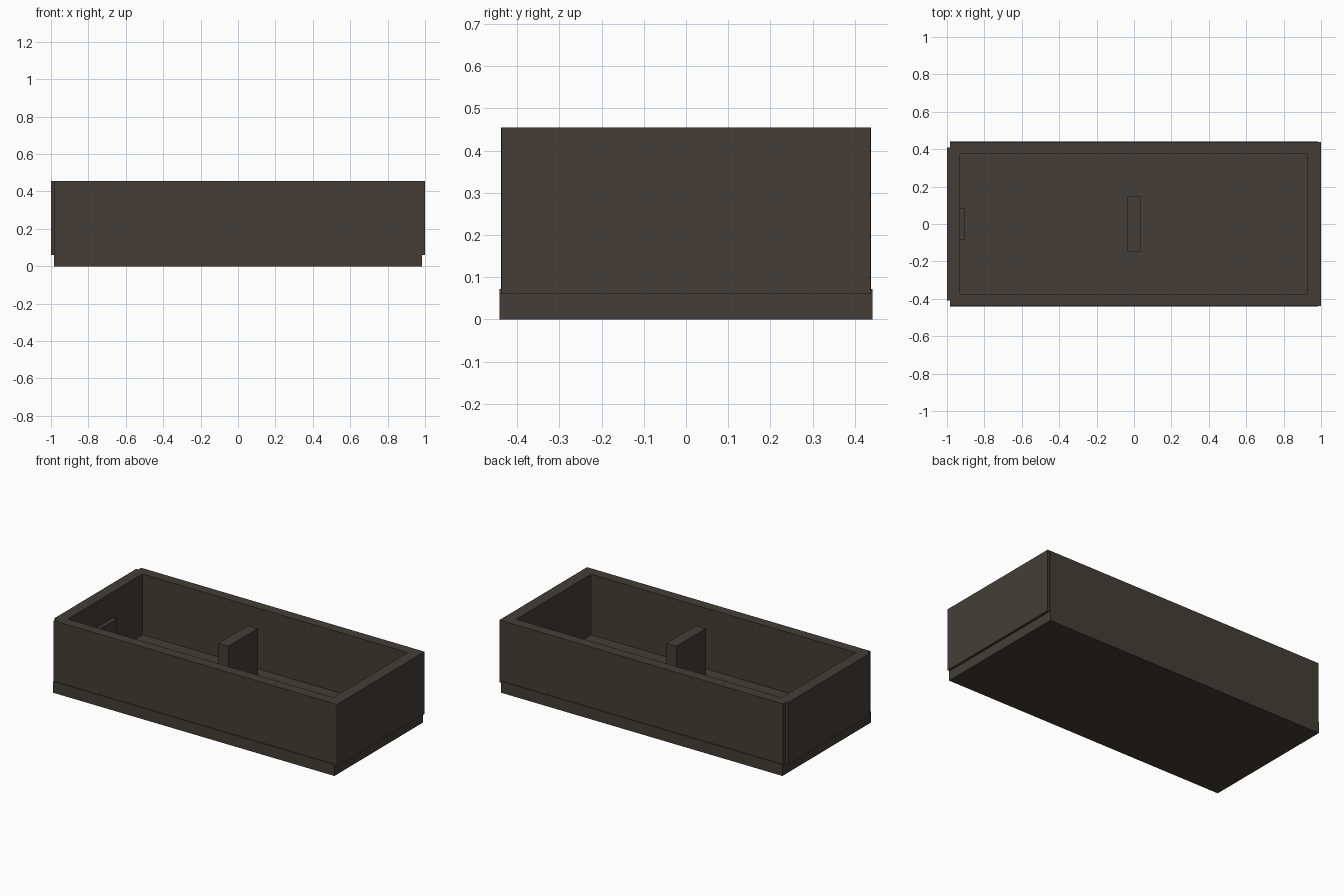
import bpy

if "Cube" in bpy.data.objects:
    bpy.data.objects.remove(bpy.data.objects["Cube"])

mat = bpy.data.materials.new("dark brown grey")
mat.diffuse_color = (0.056, 0.048, 0.038, 1)
mat.use_nodes = True
mat.node_tree.nodes["Principled BSDF"].inputs["Base Color"].default_value = mat.diffuse_color


def box(name, lo, hi):
    """Axis-aligned block from its low corner to its high corner."""
    bpy.ops.mesh.primitive_cube_add(size=1, location=[(a + b) / 2 for a, b in zip(lo, hi)])
    ob = bpy.context.object
    ob.name = name
    ob.scale = [b - a for a, b in zip(lo, hi)]
    bpy.ops.object.transform_apply(location=False, rotation=False, scale=True)
    ob.data.materials.append(mat)
    return ob


TOP, FLOOR = 0.455, 0.072

# base slab, slightly proud of the long walls
box("base", (-0.985, -0.442, 0), (0.985, 0.442, FLOOR))

# long walls
box("front_wall", (-0.985, -0.438, 0.06), (0.985, -0.373, TOP))
box("back_wall", (-0.985, 0.373, 0.06), (0.985, 0.438, TOP))

# end walls overhang the base; the left one is narrower
box("right_wall", (0.927, -0.4375, 0.06), (1, 0.4375, TOP))
box("left_wall", (-1, -0.41, 0.06), (-0.93, 0.41, TOP))

# inner parts
box("centre_divider", (-0.036, -0.147, FLOOR - 0.01), (0.036, 0.147, TOP))
box("end_block", (-0.94, -0.083, FLOOR - 0.01), (-0.906, 0.083, 0.29))
